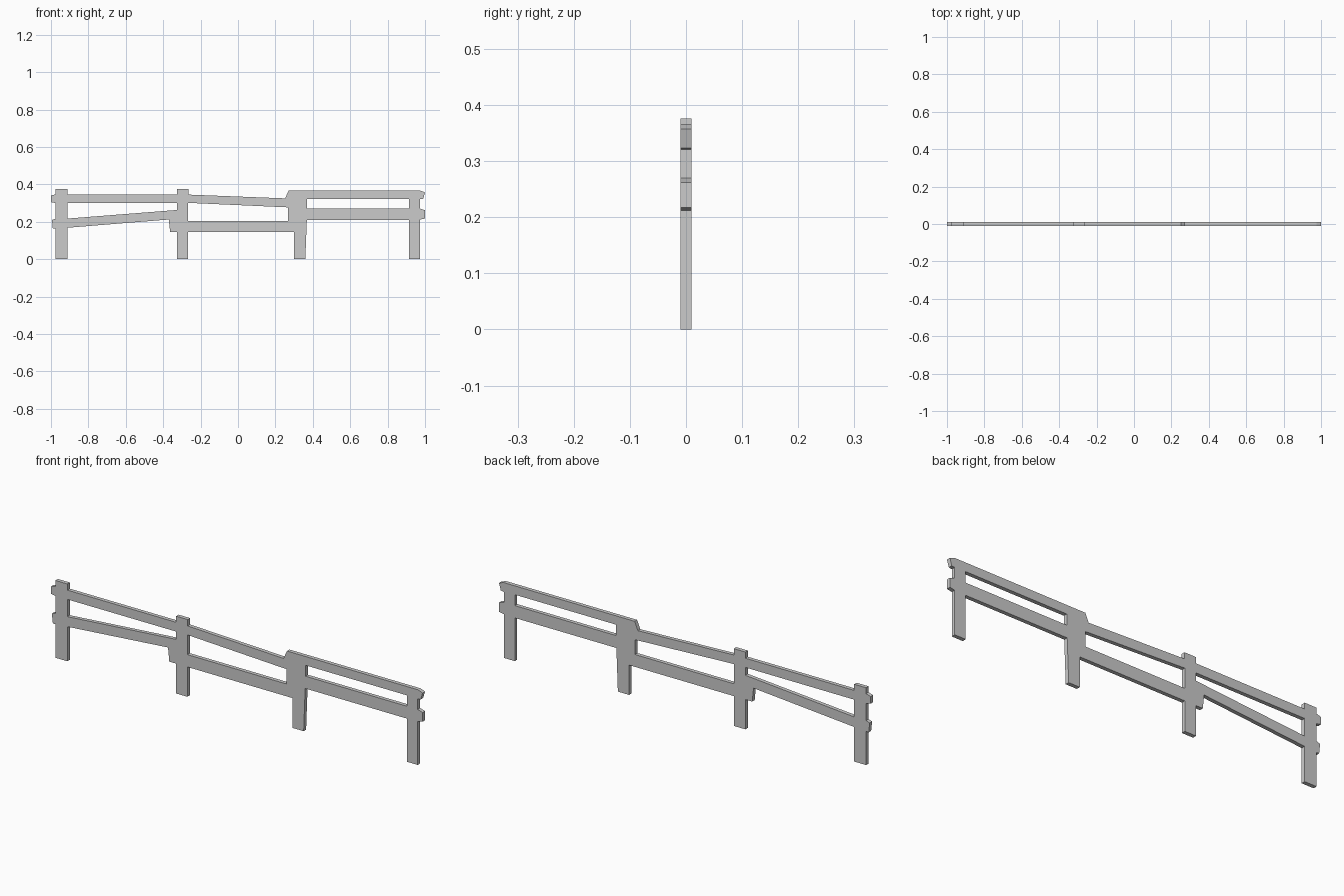
import bpy, bmesh
from math import pi
from mathutils import Matrix

if "Cube" in bpy.data.objects:
    bpy.data.objects.remove(bpy.data.objects["Cube"])

HALF_THICKNESS = 0.0095

# Outer silhouette, anticlockwise in (x, z): along the underside, then back along the top
OUTLINE = [
    # left post foot and underside of the sloping rail
    (-0.976, 0), (-0.912, 0), (-0.912, 0.168), (-0.37, 0.212), (-0.363, 0.145),
    # second post foot, low middle rail, third post foot
    (-0.326, 0.145), (-0.326, 0), (-0.266, 0), (-0.266, 0.145),
    (0.30, 0.145), (0.30, 0), (0.36, 0), (0.368, 0.21),
    # right post foot and right rail ends
    (0.915, 0.21), (0.915, 0), (0.974, 0), (0.974, 0.212), (1.0, 0.217),
    (1.0, 0.262), (0.974, 0.27), (0.974, 0.321), (0.99, 0.323), (1.0, 0.357), (0.976, 0.366),
    # top edge, going left, with the two post heads
    (0.27, 0.366), (0.252, 0.325), (-0.264, 0.345), (-0.264, 0.376),
    (-0.326, 0.376), (-0.326, 0.346), (-0.912, 0.346), (-0.912, 0.376), (-0.976, 0.376),
    # left rail ends
    (-0.976, 0.347), (-1.0, 0.34), (-1.0, 0.305), (-0.976, 0.3),
    (-0.976, 0.216), (-0.995, 0.21), (-0.99, 0.163), (-0.976, 0.163),
]

# Gaps between upper and lower rails, one per bay
GAPS = [
    [(-0.912, 0.301), (-0.326, 0.301), (-0.326, 0.263), (-0.912, 0.217)],
    [(-0.266, 0.301), (0.268, 0.277), (0.268, 0.205), (-0.266, 0.205)],
    [(0.37, 0.323), (0.915, 0.323), (0.915, 0.27), (0.37, 0.27)],
]


def plate(name, loops, half):
    """Flat upright board cut from closed loops; inner loops become holes."""
    curve = bpy.data.curves.new(name + "_profile", 'CURVE')
    curve.dimensions = '2D'
    curve.fill_mode = 'BOTH'
    curve.extrude = half
    for loop in loops:
        spline = curve.splines.new('POLY')
        spline.points.add(len(loop) - 1)
        for point, (x, z) in zip(spline.points, loop):
            point.co = (x, z, 0, 1)
        spline.use_cyclic_u = True
    profile = bpy.data.objects.new(name + "_profile", curve)
    bpy.context.collection.objects.link(profile)
    bpy.context.view_layer.update()
    deps = bpy.context.evaluated_depsgraph_get()
    mesh = bpy.data.meshes.new_from_object(profile.evaluated_get(deps))
    bpy.data.objects.remove(profile)

    # stand the board up, weld caps to sides and keep flat shading
    bm = bmesh.new()
    bm.from_mesh(mesh)
    bm.transform(Matrix.Rotation(pi / 2, 4, 'X'))
    bmesh.ops.remove_doubles(bm, verts=bm.verts, dist=1e-4)
    bmesh.ops.recalc_face_normals(bm, faces=bm.faces)
    for face in bm.faces:
        face.smooth = False
    bm.to_mesh(mesh)
    bm.free()
    mesh.name = name
    obj = bpy.data.objects.new(name, mesh)
    bpy.context.collection.objects.link(obj)
    return obj


# Fence: posts and rails cut as one board
plate("fence", [OUTLINE] + GAPS, HALF_THICKNESS)
